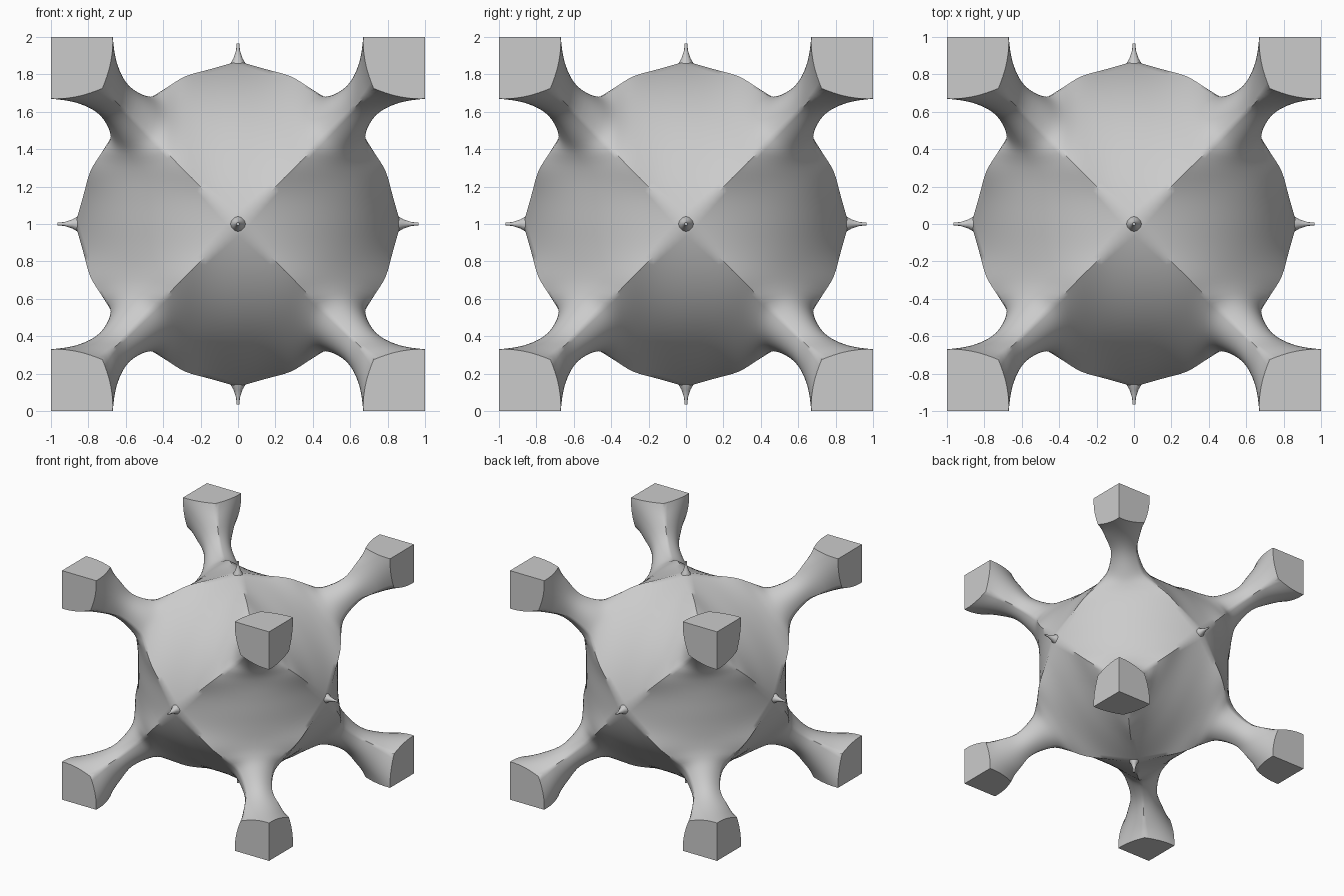
import bpy, bmesh, math
from itertools import permutations, product
from mathutils import Vector

cube = bpy.data.objects.get("Cube")
if cube:
    bpy.data.objects.remove(cube)

grey = bpy.data.materials.new("plain grey")
grey.use_nodes = True
COLOR = (0.6, 0.6, 0.6, 1)
grey.diffuse_color = COLOR
grey.node_tree.nodes["Principled BSDF"].inputs["Base Color"].default_value = COLOR

CENTRE = Vector((0, 0, 1))
STEPS, ACROSS = 4, 10

# Crest from a body tip out along an arm, as (t, h) -> (t, t, h)
CREST = [(0, .87), (.14, .83), (.28, .79), (.38, .73), (.47, .68),
         (.595, .745), (.67, .87), (.725, 1), (.79, 1.3)]
# Hollow from a body face out along an arm, as (s, y) -> (s, y, s)
HOLLOW = [(.555, 0), (.555, .13), (.56, .25), (.575, .35), (.61, .44),
          (.70, .57), (.82, .64), (1, .67), (1.3, .68)]


def spline(points):
    """Smooth curve through the points, STEPS samples per span."""
    p = [Vector(q) for q in points]
    p = [2 * p[0] - p[1]] + p + [2 * p[-1] - p[-2]]
    out = []
    for i in range(1, len(p) - 2):
        a, b, c, d = p[i - 1:i + 3]
        for k in range(STEPS):
            t = k / STEPS
            out.append((2 * b + (c - a) * t + (2 * a - 5 * b + 4 * c - d) * t ** 2
                        + (3 * b - a - 3 * c + d) * t ** 3) / 2)
    return out + [p[-2]]


def finish(bm, name, angle):
    bmesh.ops.recalc_face_normals(bm, faces=bm.faces)
    mesh = bpy.data.meshes.new(name)
    bm.to_mesh(mesh)
    bm.free()
    obj = bpy.data.objects.new(name, mesh)
    obj.location = CENTRE
    bpy.context.collection.objects.link(obj)
    mesh.materials.append(grey)
    bpy.ops.object.select_all(action='DESELECT')
    obj.select_set(True)
    bpy.context.view_layer.objects.active = obj
    bpy.ops.object.shade_smooth_by_angle(angle=math.radians(angle))


# One patch between a hollow and a crest
side = Vector((1, 0, -1)).normalized()
rows = []
for (t, h), (s, y) in zip(spline(CREST), spline(HOLLOW)):
    start, delta = Vector((s, y, s)), Vector((t, t, h)) - Vector((s, y, s))
    along = side * delta.dot(side)
    rows.append([start + along * v + (delta - along) * v * v
                 for v in (j / ACROSS for j in range(ACROSS + 1))])
rows.append([Vector((1.5, 1.5, 1.5))] * (ACROSS + 1))

# Body with eight arms: the patch repeated by the symmetry of a cube
bm = bmesh.new()
for order in permutations(range(3)):
    for sign in product((1, -1), repeat=3):
        grid = [[bm.verts.new([p[order[k]] * sign[k] for k in range(3)]) for p in row]
                for row in rows]
        for i in range(len(rows) - 1):
            for j in range(ACROSS):
                bm.faces.new((grid[i][j], grid[i][j + 1],
                              grid[i + 1][j + 1], grid[i + 1][j]))
bmesh.ops.remove_doubles(bm, verts=bm.verts, dist=0.0005)
bmesh.ops.dissolve_degenerate(bm, edges=bm.edges, dist=0.0001)

# Arm ends cut flat by the six sides of a cube
for axis in range(3):
    for sign in (1, -1):
        normal = Vector((0, 0, 0))
        normal[axis] = sign
        bmesh.ops.bisect_plane(bm, geom=bm.verts[:] + bm.edges[:] + bm.faces[:],
                               plane_co=normal, plane_no=normal, clear_outer=True)
        bmesh.ops.holes_fill(bm, edges=[e for e in bm.edges if e.is_boundary], sides=0)
finish(bm, "body_with_arms", 48)

# Small spikes on the six body tips
SPIKE = [(.05, .82), (.042, .855), (.024, .885), (.010, .93), (.008, .965)]
bm = bmesh.new()
for direction in [Vector(d) * s for d in ((1, 0, 0), (0, 1, 0), (0, 0, 1)) for s in (1, -1)]:
    turn = direction.to_track_quat('Z', 'Y').to_matrix()
    rings = [[bm.verts.new(turn @ Vector((r * math.cos(a), r * math.sin(a), z)))
              for a in (math.tau * k / 12 for k in range(12))] for r, z in SPIKE]
    for low, high in zip(rings, rings[1:]):
        for k in range(12):
            n = (k + 1) % 12
            bm.faces.new((low[k], low[n], high[n], high[k]))
    bm.faces.new(rings[-1])
finish(bm, "tip_spikes", 50)
